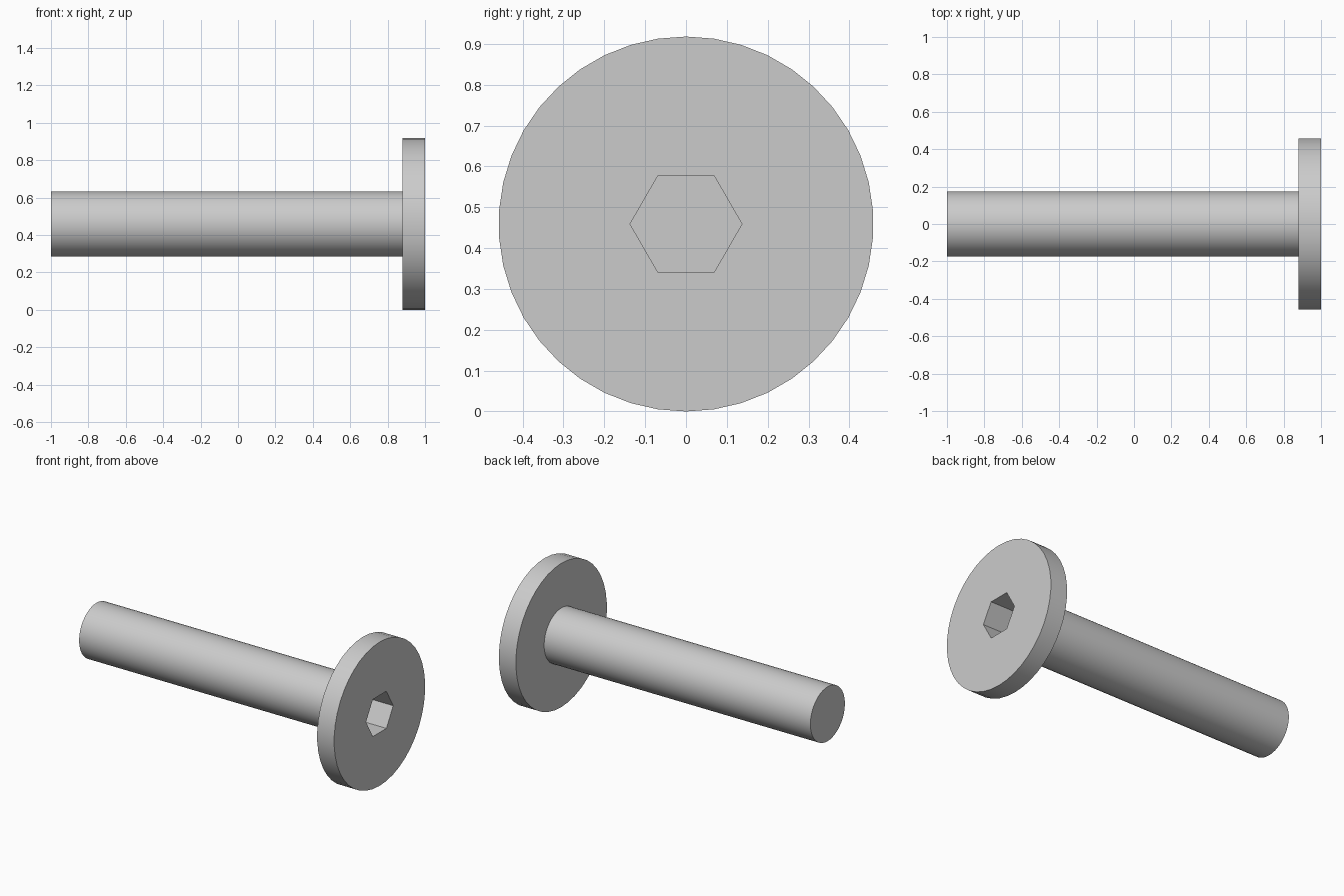
import bpy
import bmesh
from math import sin, cos, tau
from mathutils import Vector

SIDES = 42
AXIS_Z = 0.459
HEAD_R, SHANK_R, SOCKET_R = 0.459, 0.174, 0.137
TAIL_X, HEAD_X, FACE_X = -1.0, 0.88, 1.0
SOCKET_DEPTH = 0.26

cube = bpy.data.objects.get("Cube")
if cube:
    bpy.data.objects.remove(cube, do_unlink=True)

steel = bpy.data.materials.new("grey_steel")
steel.use_nodes = True
GREY = (0.6, 0.6, 0.6, 1)
steel.diffuse_color = GREY
steel.node_tree.nodes["Principled BSDF"].inputs["Base Color"].default_value = GREY


def ring(bm, x, radius, sides=SIDES, phase=0.0):
    """Ring of vertices around the bolt axis."""
    angles = [phase + tau * i / sides for i in range(sides)]
    return [bm.verts.new((x, radius * sin(a), AXIS_Z + radius * cos(a))) for a in angles]


def skin(bm, a, b):
    """Quads between two rings of equal count."""
    n = len(a)
    for i in range(n):
        j = (i + 1) % n
        bm.faces.new((a[i], a[j], b[j], b[i]))


def loop_edges(bm, verts):
    edges = []
    for a, b in zip(verts, verts[1:] + verts[:1]):
        edges.append(bm.edges.get((a, b)) or bm.edges.new((a, b)))
    return edges


def finish(bm, name):
    mesh = bpy.data.meshes.new(name)
    bm.to_mesh(mesh)
    bm.free()
    mesh.materials.append(steel)
    obj = bpy.data.objects.new(name, mesh)
    bpy.context.collection.objects.link(obj)
    bpy.ops.object.select_all(action="DESELECT")
    obj.select_set(True)
    bpy.context.view_layer.objects.active = obj
    bpy.ops.object.shade_smooth_by_angle(angle=0.5)


# Shank: plain rod, closed at the tail and open where it meets the head
bm = bmesh.new()
tail = ring(bm, TAIL_X, SHANK_R)
neck = ring(bm, HEAD_X, SHANK_R)
bm.faces.new(tail)
skin(bm, tail, neck)
bmesh.ops.recalc_face_normals(bm, faces=bm.faces[:])
if bm.faces[0].normal.x > 0:
    bmesh.ops.reverse_faces(bm, faces=bm.faces[:])
finish(bm, "shank")

# Head: flat disc with a hexagonal drive socket
bm = bmesh.new()
neck = ring(bm, HEAD_X, SHANK_R)
back = ring(bm, HEAD_X, HEAD_R)
front = ring(bm, FACE_X, HEAD_R)
mouth = ring(bm, FACE_X, SOCKET_R, 6, tau / 4)
floor = ring(bm, FACE_X - SOCKET_DEPTH, SOCKET_R, 6, tau / 4)
skin(bm, neck, back)
skin(bm, back, front)
skin(bm, mouth, floor)
floor_face = bm.faces.new(floor)
bmesh.ops.triangle_fill(bm, edges=loop_edges(bm, front) + loop_edges(bm, mouth),
                        use_beauty=True, normal=Vector((1, 0, 0)))
bmesh.ops.recalc_face_normals(bm, faces=bm.faces[:])
floor_face.normal_update()
if floor_face.normal.x < 0:
    bmesh.ops.reverse_faces(bm, faces=bm.faces[:])
finish(bm, "head")
